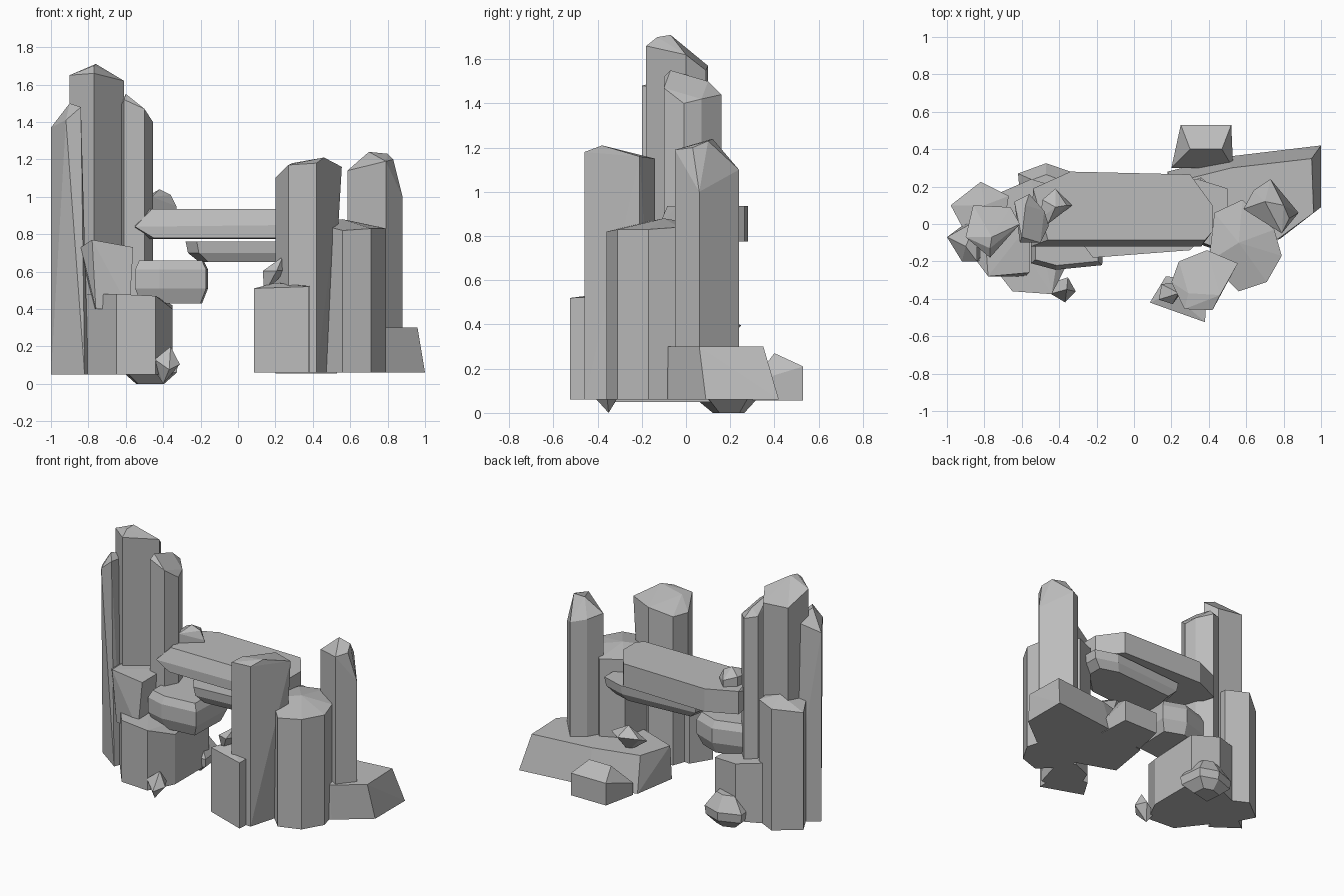
import bpy
import bmesh
import math
import random
from mathutils import Vector

default_cube = bpy.data.objects.get("Cube")
if default_cube:
    bpy.data.objects.remove(default_cube, do_unlink=True)

# One plain stone colour for every part
stone_grey = bpy.data.materials.new("stone_grey")
stone_grey.use_nodes = True
stone_colour = (.5, .5, .5, 1)
stone_grey.diffuse_color = stone_colour
shader = stone_grey.node_tree.nodes["Principled BSDF"]
shader.inputs["Base Color"].default_value = stone_colour
shader.inputs["Roughness"].default_value = .9


def hull(name, points):
    """Faceted convex stone wrapped around the given points."""
    bm = bmesh.new()
    for point in points:
        bm.verts.new(point)
    result = bmesh.ops.convex_hull(bm, input=bm.verts[:])
    unused = {item for item in result["geom_interior"] + result["geom_unused"]
              if isinstance(item, bmesh.types.BMVert)}
    bmesh.ops.delete(bm, geom=list(unused), context="VERTS")
    bmesh.ops.dissolve_limit(bm, angle_limit=math.radians(2),
                             verts=bm.verts[:], edges=bm.edges[:])
    bmesh.ops.recalc_face_normals(bm, faces=bm.faces[:])
    mesh = bpy.data.meshes.new(name)
    bm.to_mesh(mesh)
    bm.free()
    mesh.materials.append(stone_grey)
    obj = bpy.data.objects.new(name, mesh)
    bpy.context.collection.objects.link(obj)
    return obj


def column(name, foot, outline, shoulders, crest=(), foot_limit=None):
    """Upright stone: outline raised to its shoulder heights, then a crest."""
    points = list(crest)
    for (x, y), height in zip(outline, shoulders):
        foot_x = x if foot_limit is None else min(x, foot_limit)
        points += [(foot_x, y, foot), (x, y, height)]
    return hull(name, points)


def slab(name, outline, rings):
    """Lying stone: the outline repeated at each (height, scale) ring."""
    centre = sum((Vector(p) for p in outline), Vector((0, 0))) / len(outline)
    points = []
    for height, scale in rings:
        for p in outline:
            moved = centre + (Vector(p) - centre) * scale
            points.append((moved.x, moved.y, height))
    return hull(name, points)


def pebble(name, centre, size, seed, lean=0):
    """Small pointed stone with an uneven belt of five corners."""
    rng = random.Random(seed)
    centre, size = Vector(centre), Vector(size)
    points = [centre + Vector((lean, 0, size.z)),
              centre - Vector((lean, 0, size.z))]
    for i in range(5):
        angle = math.tau * i / 5 + rng.uniform(-.3, .3)
        points.append(centre + Vector((size.x * math.cos(angle),
                                       size.y * math.sin(angle),
                                       size.z * rng.uniform(-.45, .45))))
    return hull(name, points)


# Right-hand pillar group: tall columns
column("tallest_column", .05,
       [(-.86, .1), (-.66, .09), (-.61, 0), (-.77, -.18), (-.9, -.07)],
       [1.57, 1.55, 1.62, 1.66, 1.65],
       crest=[(-.76, -.07, 1.71), (-.77, -.13, 1.7)])

hull("outer_leaning_column",
     [(-1, -.07, .05), (-.82, -.2, .05), (-.8, -.15, .05), (-.84, .05, .05),
      (-1, -.07, 1.37), (-.92, -.2, 1.41), (-.84, -.2, 1.48), (-.84, .02, 1.45),
      (-.9, -.12, 1.5)])

column("inner_column", .05,
       [(-.61, -.1), (-.5, -.1), (-.455, -.01), (-.48, .07), (-.56, .16), (-.64, .12)],
       [1.52, 1.47, 1.4, 1.42, 1.44, 1.46],
       crest=[(-.6, -.07, 1.55), (-.58, .1, 1.5)])

column("rear_short_column", .05,
       [(-.98, .1), (-.82, .225), (-.67, .15), (-.7, -.05), (-.9, -.05)],
       [.87, .9, .9, .93, .9], crest=[(-.8, .1, .95)])

# Right-hand pillar group: base stones
hull("front_wedge_stone",
     [(-.84, -.2, .73), (-.78, -.28, .77), (-.56, -.26, .73), (-.56, 0, .73),
      (-.8, 0, .76), (-.76, -.26, .4), (-.58, -.28, .4), (-.6, 0, .4), (-.78, 0, .4)])

column("front_base_block", .05,
       [(-.82, -.14), (-.65, -.36), (-.44, -.375), (-.35, -.2), (-.35, .18),
        (-.55, .24), (-.78, .14)],
       [.48, .48, .47, .4, .42, .45, .48])

slab("shelf_stone",
     [(-.55, -.21), (-.42, -.245), (-.17, -.22), (-.16, .11), (-.32, .17), (-.55, .1)],
     [(.43, .84), (.51, 1), (.61, 1), (.66, .88)])

slab("rear_ground_rock",
     [(-.62, .27), (-.47, .325), (-.34, .28), (-.32, .1), (-.6, .04)],
     [(0, .5), (.06, .95), (.12, 1), (.22, .5)])

pebble("front_pebble", (-.38, -.35, .1), (.07, .07, .1), seed=3, lean=.02)

# Bridge of two stacked slabs
column("bridge_upper_slab", .775,
       [(-.46, -.085), (.38, -.085), (.42, -.04), (.42, .1), (.3, .265),
        (-.34, .28), (-.54, .19)], [.935] * 7,
       crest=[(-.55, -.12, .84), (.36, -.12, .85), (-.45, -.12, .78), (.36, -.12, .78)])

slab("bridge_lower_slab",
     [(-.28, -.1), (-.22, -.18), (.3, -.14), (.5, .06), (.5, .19), (.34, .24), (-.22, .2)],
     [(.65, .82), (.7, .97), (.76, 1)])

column("bridge_stone", .9,
       [(-.49, .13), (-.42, .19), (-.33, .1), (-.46, 0), (-.5, .03)],
       [1, .98, .95, 1, .99], crest=[(-.42, .09, 1.04), (-.36, .1, 1.01)])

# Left-hand pillar group: tall columns
column("front_tall_column", .06,
       [(.2, -.31), (.27, -.455), (.42, -.46), (.555, -.21), (.39, -.14), (.24, -.2)],
       [1.1, 1.17, 1.18, 1.16, 1.15, 1.1],
       crest=[(.46, -.38, 1.21), (.29, -.37, 1.18)], foot_limit=.49)

column("rear_tall_column", .06,
       [(.585, .08), (.64, .18), (.73, .24), (.88, .06), (.79, -.05)],
       [1.14, 1.12, 1.1, 1, 1.19],
       crest=[(.7, .12, 1.24), (.8, .1, 1.23), (.83, .03, 1.2)])

column("middle_wide_column", .06,
       [(.56, -.36), (.71, -.31), (.79, -.17), (.75, -.03), (.58, .13), (.43, .06), (.4, -.2)],
       [.82, .83, .83, .84, .84, .85, .86], crest=[(.56, -.1, .88)])

column("front_short_column", .06,
       [(.085, -.42), (.38, -.525), (.39, -.3), (.17, -.28)],
       [.51, .52, .53, .53], crest=[(.2, -.37, .54)])

# Left-hand pillar group: base stones
hull("base_slab",
     [(1, .09, .06), (1, .42, .06), (.5, .36, .06), (.18, .28, .06), (.13, -.03, .06),
      (.5, -.16, .06), (.78, -.08, .06), (.96, .06, .3), (.95, .35, .3),
      (.52, .3, .3), (.2, .22, .3), (.13, -.01, .3), (.5, -.15, .3), (.77, -.08, .3)])

column("rear_block", .055,
       [(.2, .3), (.25, .53), (.52, .53), (.53, .3)],
       [.14, .21, .21, .14], crest=[(.3, .4, .27), (.47, .4, .27)])

pebble("ledge_pebble", (.34, .15, .36), (.13, .1, .09), seed=5)
pebble("spike_pebble", (.19, -.37, .58), (.07, .06, .1), seed=6, lean=.05)
